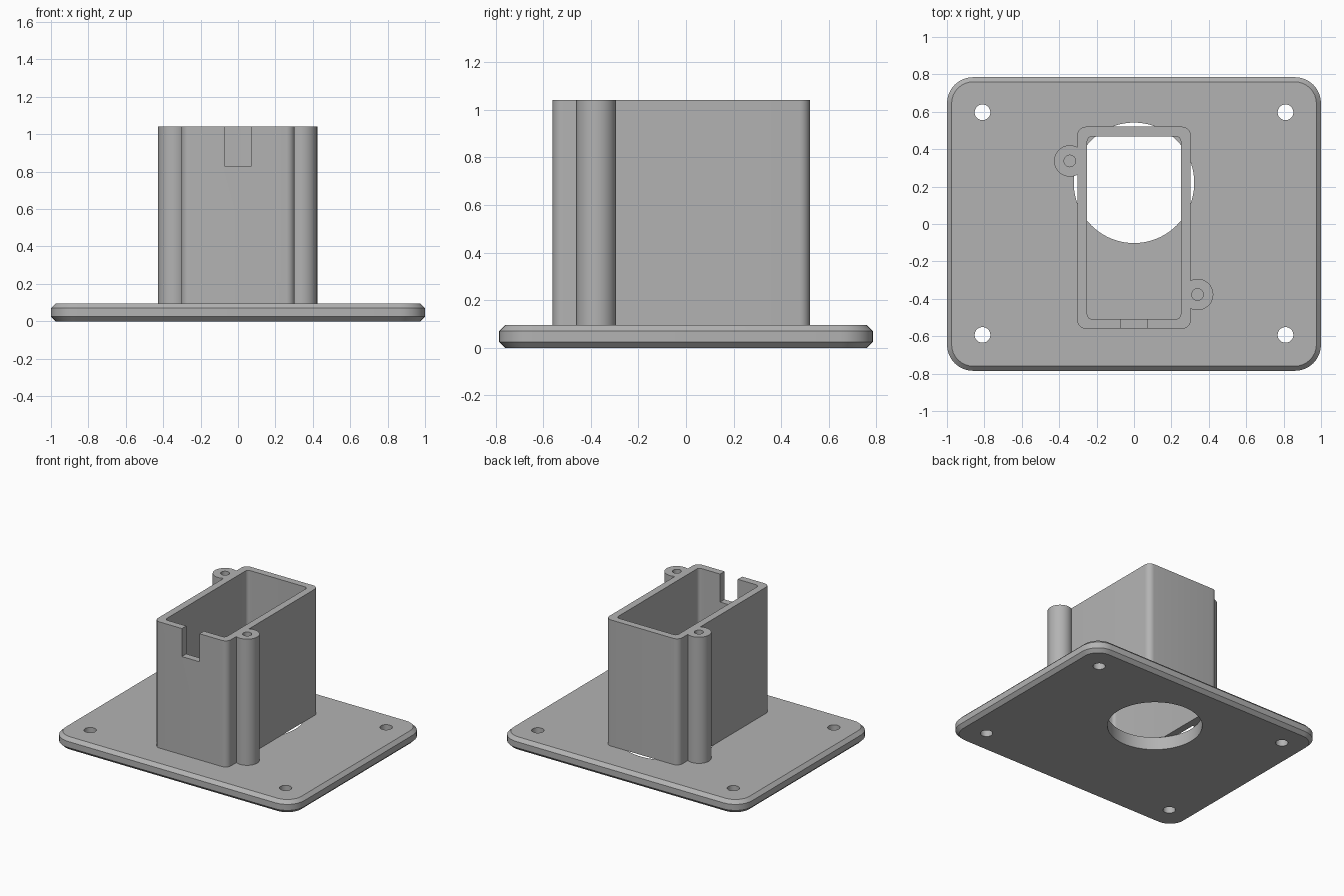
import bpy, bmesh
from math import sin, cos, pi, radians

cube = bpy.data.objects.get("Cube")
if cube:
    bpy.data.objects.remove(cube, do_unlink=True)

grey = bpy.data.materials.new("mid grey")
grey.use_nodes = True
grey.diffuse_color = (0.45, 0.45, 0.45, 1)
grey.node_tree.nodes["Principled BSDF"].inputs["Base Color"].default_value = (0.45, 0.45, 0.45, 1)


def rounded_rect(x0, x1, y0, y1, r, steps=8):
    """Counter-clockwise outline with rounded corners."""
    corners = [(x1 - r, y1 - r), (x0 + r, y1 - r), (x0 + r, y0 + r), (x1 - r, y0 + r)]
    return [(cx + r * cos((i + k / steps) * pi / 2), cy + r * sin((i + k / steps) * pi / 2))
            for i, (cx, cy) in enumerate(corners) for k in range(steps + 1)]


def circle(cx, cy, r, n=48):
    return [(cx + r * cos(2 * pi * i / n), cy + r * sin(2 * pi * i / n)) for i in range(n)]


def loft(name, sections):
    """Closed solid through a stack of (outline, z) sections."""
    bm = bmesh.new()
    rings = [[bm.verts.new((x, y, z)) for x, y in outline] for outline, z in sections]
    for a, b in zip(rings, rings[1:]):
        for i in range(len(a)):
            j = (i + 1) % len(a)
            bm.faces.new((a[i], a[j], b[j], b[i]))
    bm.faces.new(rings[0][::-1])
    bm.faces.new(rings[-1])
    mesh = bpy.data.meshes.new(name)
    bm.to_mesh(mesh)
    bm.free()
    mesh.materials.append(grey)
    obj = bpy.data.objects.new(name, mesh)
    bpy.context.collection.objects.link(obj)
    return obj


def prism(name, outline, z0, z1):
    return loft(name, [(outline, z0), (outline, z1)])


def combine(target, tools, operation):
    """Apply a boolean with each tool, then discard the tool."""
    bpy.context.view_layer.objects.active = target
    for tool in tools:
        mod = target.modifiers.new("cut", 'BOOLEAN')
        mod.operation, mod.solver, mod.object = operation, 'EXACT', tool
        bpy.ops.object.modifier_apply(modifier=mod.name)
        bpy.data.objects.remove(tool, do_unlink=True)


PLATE_TOP, TOP = 0.095, 1.04
HALF_X, HALF_Y, CHAMFER = 1.0, 0.785, 0.025

# Base plate with chamfered rim
outer = rounded_rect(-HALF_X, HALF_X, -HALF_Y, HALF_Y, 0.14)
ix, iy = HALF_X - CHAMFER, HALF_Y - CHAMFER
inner = rounded_rect(-ix, ix, -iy, iy, 0.14 - CHAMFER)
plate = loft("base_plate", [(inner, 0), (outer, CHAMFER),
                            (outer, PLATE_TOP - CHAMFER), (inner, PLATE_TOP)])

# Cable opening and four mounting holes
cutters = [prism("opening_cutter", circle(0, 0.22, 0.322, 96), -0.1, 0.3)]
for sx in (-1, 1):
    for y in (-0.593, 0.597):
        cutters.append(prism("hole_cutter", circle(sx * 0.81, y, 0.042, 32), -0.1, 0.3))
combine(plate, cutters, 'DIFFERENCE')

# Housing walls with screw bosses on opposite sides
housing = prism("housing", rounded_rect(-0.303, 0.303, -0.56, 0.52, 0.045), PLATE_TOP, TOP)
bosses = [(0.34, -0.377), (-0.343, 0.337)]
combine(housing, [prism("boss", circle(x, y, 0.084), PLATE_TOP, TOP) for x, y in bosses], 'UNION')

# Hollow interior, front notch and screw holes
cutters = [prism("cavity_cutter", rounded_rect(-0.25, 0.25, -0.508, 0.468, 0.025), -0.1, 1.3),
           prism("notch_cutter", [(-0.073, -0.7), (0.073, -0.7), (0.073, -0.4), (-0.073, -0.4)], 0.83, 1.3)]
cutters += [prism("screw_cutter", circle(x, y, 0.031, 32), 0.6, 1.3) for x, y in bosses]
combine(housing, cutters, 'DIFFERENCE')

# Smooth curved walls, crisp edges
bpy.ops.object.select_all(action='DESELECT')
for obj in (plate, housing):
    obj.select_set(True)
bpy.context.view_layer.objects.active = housing
bpy.ops.object.shade_smooth_by_angle(angle=radians(30))
